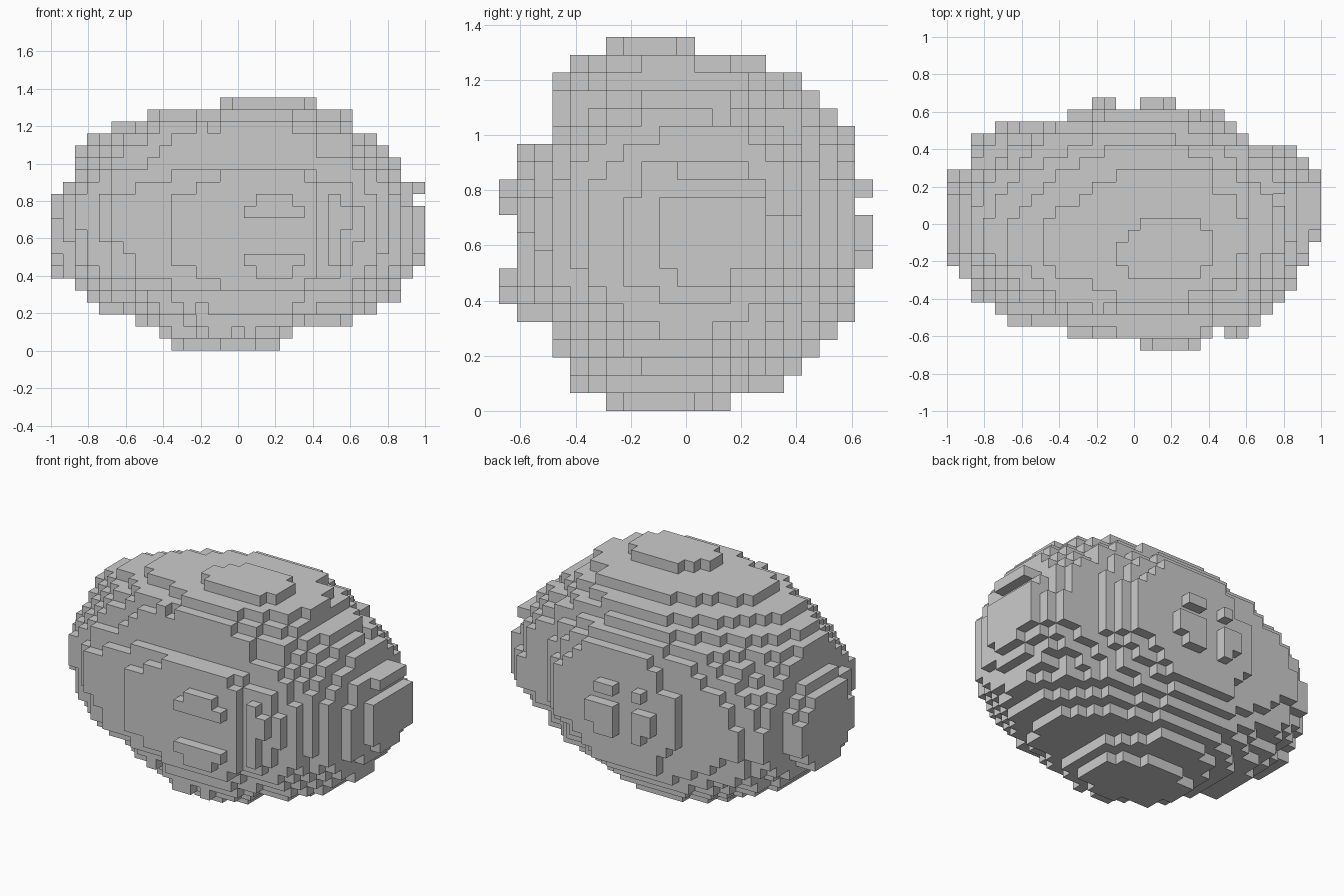
import bpy, bmesh
from mathutils import Vector, noise

if "Cube" in bpy.data.objects:
    bpy.data.objects.remove(bpy.data.objects["Cube"])

V = 2 / 31                    # cell size
NX, NY, NZ = 31, 21, 21

# Silhouette spans (first cell, end cell) per layer, bottom to top
X_SPAN = [(10, 19), (9, 20), (7, 25), (4, 27), (3, 29), (2, 29), (0, 30),
          (0, 31), (0, 31), (0, 31), (0, 31), (0, 31), (0, 30), (1, 31),
          (2, 29), (2, 29), (2, 28), (3, 27), (5, 25), (8, 25), (14, 22)]
Y_SPAN = [(6, 13), (4, 16), (4, 17), (3, 18), (3, 19), (1, 20), (0, 20),
          (0, 20), (1, 21), (1, 21), (1, 21), (0, 20), (0, 21), (1, 20),
          (1, 20), (3, 20), (3, 19), (3, 18), (3, 17), (4, 15), (6, 11)]

# Plan outline seen from above: (end column, limit) runs along x
PLAN_BACK = [(2, 15), (4, 18), (10, 19), (12, 20), (14, 21), (16, 20), (19, 21),
             (23, 20), (24, 19), (25, 18), (29, 17), (30, 16), (31, 15)]
PLAN_FRONT = [(1, 7), (2, 6), (4, 4), (5, 3), (10, 2), (16, 1), (21, 0), (22, 1),
              (23, 2), (25, 1), (26, 2), (27, 3), (28, 4), (29, 5), (30, 7), (31, 9)]


def run_value(runs, i):
    return next(v for end, v in runs if i < end)


def transpose(spans, n):
    """Spans of the same outline, measured along the other axis."""
    hits = [[a for a, (lo, hi) in enumerate(spans) if lo <= b < hi] for b in range(n)]
    return [(h[0], h[-1] + 1) for h in hits]


PLAN = [(run_value(PLAN_FRONT, i), run_value(PLAN_BACK, i)) for i in range(NX)]
PLAN_X = transpose(PLAN, NY)          # x span per y
Z_BY_X = transpose(X_SPAN, NX)        # z span per x
Z_BY_Y = transpose(Y_SPAN, NY)        # z span per y


def unit(c, span):
    return (2 * c + 1 - span[0] - span[1]) / (span[1] - span[0])


def inside(i, j, k):
    if not (X_SPAN[k][0] <= i < X_SPAN[k][1] and Y_SPAN[k][0] <= j < Y_SPAN[k][1]
            and PLAN[i][0] <= j < PLAN[i][1]):
        return False
    # Rounded section in each of the three slice directions, averaged
    d = 0
    for a, b in ((unit(i, X_SPAN[k]), unit(j, Y_SPAN[k])),
                 (unit(j, PLAN[i]), unit(k, Z_BY_X[i])),
                 (unit(i, PLAN_X[j]), unit(k, Z_BY_Y[j]))):
        d += (abs(a) ** 2.05 + abs(b) ** 2.05) / 3
    # Sloping facets: upper back left, lower back right, lower front left
    dx, dy = unit(i, X_SPAN[k]), unit(j, Y_SPAN[k])
    up, down = max(0, min(1, (k - 10) / 6)), max(0, min(1, (9 - k) / 6))
    if dy > 0 and dx < 0:
        d += 0.4 * up * abs(dx * dy)
    if dy > 0 and dx > 0:
        d += 0.4 * down * abs(dx * dy)
    if dy < 0 and dx < 0:
        d += 0.25 * down * abs(dx * dy)
    p = Vector((i, j, k))
    rough = 0.6 * noise.noise(p * 0.37 + Vector((3.1, 7.7, 1.3)))
    rough += noise.noise(p * 0.83 + Vector((9.2, 1.7, 5.3)))
    return d < 1.02 + 0.1 * rough


def around(c):
    for axis in range(3):
        for step in (-1, 1):
            n = list(c)
            n[axis] += step
            yield tuple(n)


grid = [(i, j, k) for i in range(NX) for j in range(NY) for k in range(NZ)]
cells = {c for c in grid if inside(*c)}
# Fill single-cell pockets and drop loose cells
cells |= {c for c in grid if sum(n in cells for n in around(c)) >= 5}
cells = {c for c in cells if any(n in cells for n in around(c))}

# Blocky boulder: one quad for every exposed cell side
bm = bmesh.new()
verts = {}


def corner(p):
    if p not in verts:
        verts[p] = bm.verts.new(((p[0] - NX / 2) * V, (p[1] - NY / 2) * V, p[2] * V))
    return verts[p]


for cell in sorted(cells):
    for face, near in enumerate(around(cell)):
        axis, side = divmod(face, 2)
        if near in cells:
            continue
        ring = []
        for a, b in ((0, 0), (1, 0), (1, 1), (0, 1)):
            p = list(cell)
            p[axis] += side
            p[(axis + 1) % 3] += a
            p[(axis + 2) % 3] += b
            ring.append(corner(tuple(p)))
        bm.faces.new(ring if side else ring[::-1])

mesh = bpy.data.meshes.new("boulder")
bm.to_mesh(mesh)
bm.free()
boulder = bpy.data.objects.new("boulder", mesh)
bpy.context.collection.objects.link(boulder)
